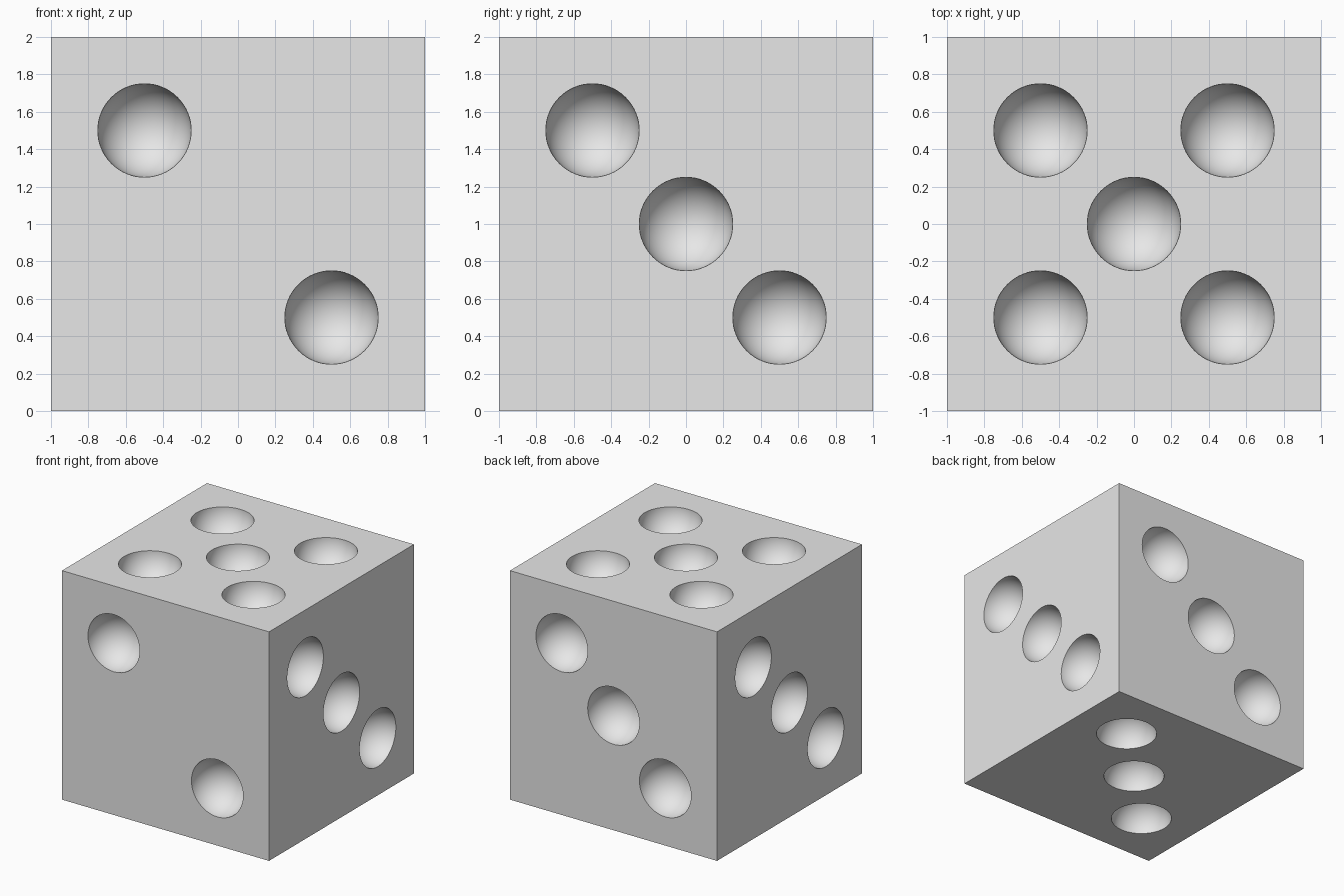
import bpy, bmesh
from mathutils import Vector, Matrix

cube = bpy.data.objects.get("Cube")
if cube:
    bpy.data.objects.remove(cube, do_unlink=True)

grey = bpy.data.materials.new("light_grey")
grey.use_nodes = True
grey.diffuse_color = (0.8, 0.8, 0.8, 1)
grey.node_tree.nodes["Principled BSDF"].inputs["Base Color"].default_value = (0.8, 0.8, 0.8, 1)


def make_object(name, bm):
    bmesh.ops.recalc_face_normals(bm, faces=bm.faces)
    mesh = bpy.data.meshes.new(name)
    bm.to_mesh(mesh)
    bm.free()
    mesh.materials.append(grey)
    obj = bpy.data.objects.new(name, mesh)
    bpy.context.collection.objects.link(obj)
    return obj


# Solid block standing on the ground
bm = bmesh.new()
bmesh.ops.create_cube(bm, size=2, matrix=Matrix.Translation((0, 0, 1)))
block = make_object("dice_block", bm)

# Pip layouts: outward direction, then spots on that face
S = 0.5
CENTRE = Vector((0, 0, 1))
faces = [
    ((0, -1, 0), [(-S, 0, S), (S, 0, -S)]),
    ((0, 1, 0), [(S, 0, S), (0, 0, 0), (-S, 0, -S)]),
    ((1, 0, 0), [(0, -S, S), (0, 0, 0), (0, S, -S)]),
    ((-1, 0, 0), [(0, S, S), (0, 0, 0), (0, -S, -S)]),
    ((0, 0, -1), [(S, S, 0), (0, 0, 0), (-S, -S, 0)]),
    ((0, 0, 1), [(S, S, 0), (S, -S, 0), (0, 0, 0), (-S, S, 0), (-S, -S, 0)]),
]

# Round cutters, poles pointing out of each face
bm = bmesh.new()
for direction, spots in faces:
    normal = Vector(direction)
    turn = normal.to_track_quat("Z", "Y").to_matrix().to_4x4()
    for spot in spots:
        place = Matrix.Translation(CENTRE + normal + Vector(spot)) @ turn
        bmesh.ops.create_uvsphere(bm, u_segments=64, v_segments=31, radius=0.25, matrix=place)
cutter = make_object("pip_cutter", bm)
cutter.hide_render = True

# Hollow out the pips
cut = block.modifiers.new("pips", "BOOLEAN")
cut.operation = "DIFFERENCE"
cut.solver = "EXACT"
cut.object = cutter
bpy.ops.object.select_all(action="DESELECT")
block.select_set(True)
bpy.context.view_layer.objects.active = block
bpy.ops.object.modifier_apply(modifier=cut.name)
bpy.data.objects.remove(cutter, do_unlink=True)

# Smooth pits with crisp rims and edges
bpy.ops.object.shade_smooth_by_angle(angle=0.6)
